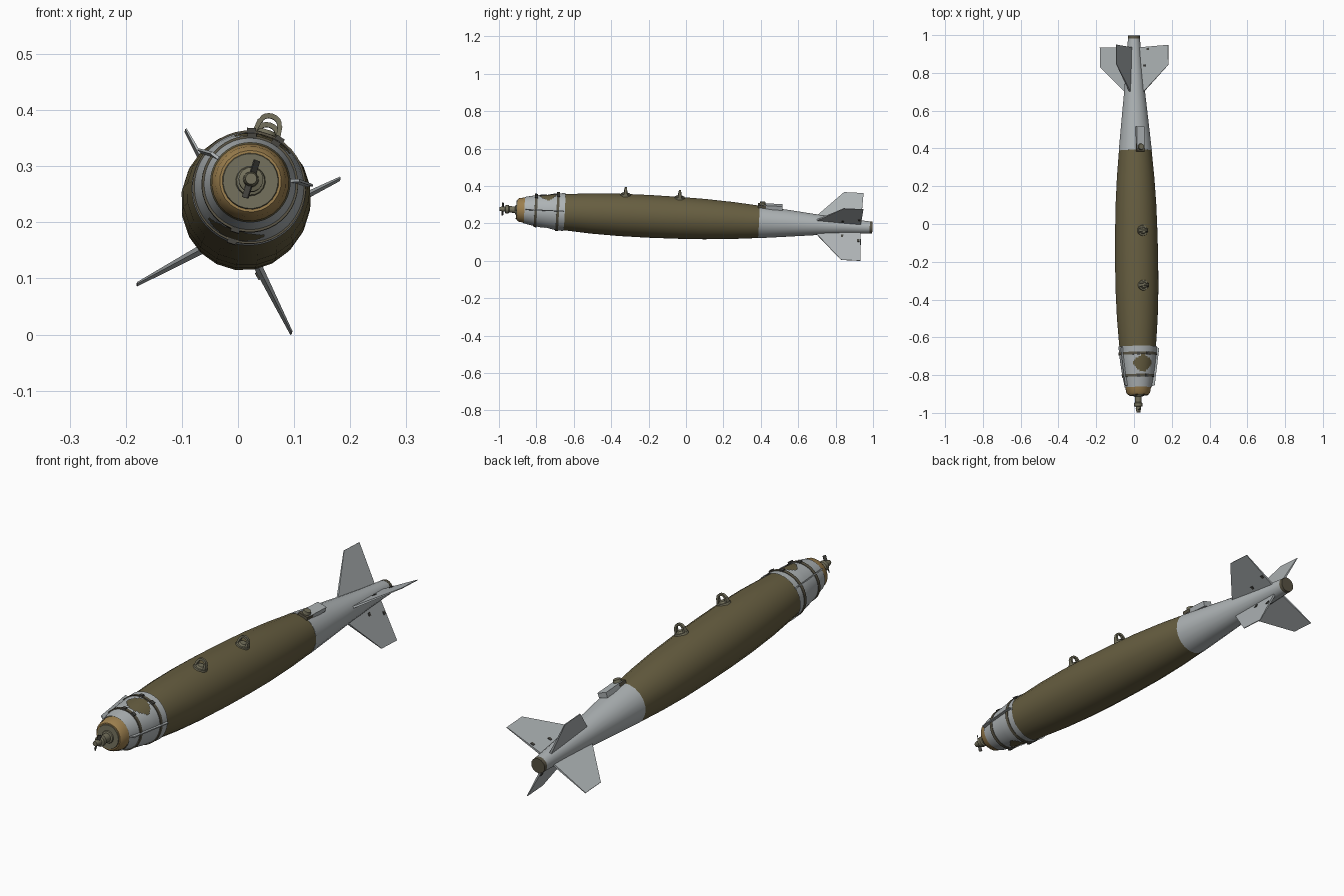
import bpy, bmesh, math
from mathutils import Matrix, Vector

if "Cube" in bpy.data.objects:
    bpy.data.objects.remove(bpy.data.objects["Cube"])

# Whole model is built along local Y, then rolled and pitched slightly
M = (Matrix.Translation((0.0115, 0, 0.228)) @ Matrix.Rotation(0.012, 4, 'Z')
     @ Matrix.Rotation(-0.05, 4, 'X') @ Matrix.Rotation(math.radians(17.5), 4, 'Y'))


def material(name, rgb):
    m = bpy.data.materials.new(name)
    m.diffuse_color = (*rgb, 1)
    m.use_nodes = True
    m.node_tree.nodes["Principled BSDF"].inputs["Base Color"].default_value = m.diffuse_color
    return m


olive = material("olive", (0.135, 0.112, 0.052))
grey = material("light grey", (0.42, 0.45, 0.46))
tan = material("tan", (0.33, 0.21, 0.075))
metal = material("olive grey metal", (0.17, 0.16, 0.105))
strap_mat = material("strap brown", (0.10, 0.088, 0.058))
dark = material("dark metal", (0.06, 0.058, 0.05))


def finish(bm, name, mats, angle=35):
    bmesh.ops.recalc_face_normals(bm, faces=bm.faces)
    me = bpy.data.meshes.new(name)
    bm.to_mesh(me)
    bm.free()
    ob = bpy.data.objects.new(name, me)
    for m in (mats if isinstance(mats, list) else [mats]):
        me.materials.append(m)
    bpy.context.collection.objects.link(ob)
    ob.matrix_world = M
    bpy.ops.object.select_all(action='DESELECT')
    ob.select_set(True)
    bpy.context.view_layer.objects.active = ob
    bpy.ops.object.shade_smooth_by_angle(angle=math.radians(angle))
    return ob


def polar(r, a, y):
    return Vector((r * math.cos(a), y, r * math.sin(a)))


def lathe(name, profile, mats, n=20, caps=True, hole=None, rule=None):
    """Revolve (y, r) points about Y; hole/rule are tests on (y, angle)."""
    bm = bmesh.new()
    rings = [[bm.verts.new(polar(r, 2 * math.pi * (i + 0.5) / n, y)) for i in range(n)]
             for y, r in profile]
    for a, b in zip(rings, rings[1:]):
        for i in range(n):
            j = (i + 1) % n
            bm.faces.new((a[i], a[j], b[j], b[i]))
    if caps:
        bm.faces.new(rings[0])
        bm.faces.new(rings[-1])
    for f in list(bm.faces):
        c = f.calc_center_median()
        ang = math.atan2(c.z, c.x)
        if hole and hole(c.y, ang):
            bm.faces.remove(f)
        elif rule:
            f.material_index = rule(c.y, ang)
    return finish(bm, name, mats)


def box(name, centre, size, mat, angle=90, tilt=0):
    """Box placed in the plane at a polar angle; centre = (radius, y)."""
    bm = bmesh.new()
    m = (Matrix.Rotation(math.radians(90 - angle), 4, 'Y')
         @ Matrix.Translation((0, centre[1], centre[0])) @ Matrix.Rotation(tilt, 4, 'X')
         @ Matrix.Diagonal((*size, 1)))
    bmesh.ops.create_cube(bm, size=1, matrix=m)
    return finish(bm, name, mat)


def plate(name, outline, t_root, t_tip, angle, mat):
    """Thin radial plate from (r, y) outline, thickness falling with radius."""
    bm = bmesh.new()
    a = math.radians(angle)
    side = Vector((-math.sin(a), 0, math.cos(a)))
    r0, r1 = min(p[0] for p in outline), max(p[0] for p in outline)
    loops = []
    for s in (-0.5, 0.5):
        loops.append([bm.verts.new(polar(r, a, y) + side * s * (
            t_root + (t_tip - t_root) * (r - r0) / (r1 - r0))) for r, y in outline])
    n = len(outline)
    bm.faces.new(loops[0])
    bm.faces.new(loops[1])
    for i in range(n):
        j = (i + 1) % n
        bm.faces.new((loops[0][i], loops[0][j], loops[1][j], loops[1][i]))
    return finish(bm, name, mat)


# Main casing and tail cone
PROFILE = [(-0.87, .066), (-0.8, .080), (-0.73, .090), (-0.65, .098), (-0.5, .109), (-0.35, .1145),
           (-0.2, .1155), (-0.05, .1135), (0.1, .109), (0.25, .1), (0.39, .0875)]
lathe("main_body", PROFILE, olive)
lathe("tail_cone", [(0.39, .0885), (0.55, .072), (0.7, .056), (0.85, .042), (0.985, .032)], grey)
lathe("tail_end_cap", [(0.983, .0325), (0.998, .0315)], strap_mat)


def radius(y):
    for (a, ra), (b, rb) in zip(PROFILE, PROFILE[1:]):
        if a <= y <= b:
            return ra + (rb - ra) * (y - a) / (b - a)
    return PROFILE[0][1]


# Nose collar with openings on the top and underside
def opening(y, a):
    off = abs(abs(a) - math.pi / 2) * 0.09
    u, v = off / 0.052, abs(y + 0.742) / 0.045
    return u ** 1.5 + v ** 1.5 < 1


rows = [-0.866 + 0.009 * i for i in range(25)]
lathe("nose_collar", [(y, radius(y) + 0.004) for y in rows], grey, 80, False, hole=opening)

# Clamp straps, buckles and side strakes on the collar
for k, y in enumerate((-0.805, -0.688)):
    lathe(f"strap_{k}", [(y - .007, radius(y) + .002), (y - .007, radius(y) + .007),
                         (y + .007, radius(y + .007) + .006), (y + .007, radius(y) + .002)],
          strap_mat, 40, False)
    for a in (75, 105, 270):
        box(f"buckle_{k}_{a}", (radius(y) + .007, y), (.016, .016, .009), dark, a)
for a in (20, 160):
    plate(f"nose_strake_{a}", [(.07, -.862), (.088, -.855), (.114, -.66), (.095, -.652)],
          .006, .004, a, grey)

# Nose ring and front plug
lathe("nose_ring", [(-0.865, .069), (-0.872, .067), (-0.895, .063), (-0.905, .055)], tan, 24)
lathe("nose_plug", [(-0.903, .051), (-0.909, .049)], metal, 24)
lathe("fuze_base", [(-0.908, .027), (-0.914, .025), (-0.916, .018), (-0.945, .017), (-0.950, .022),
                    (-0.966, .022), (-0.969, .014), (-0.985, .013), (-0.998, .010)], metal, 16)

# Two-bladed arming vane
for s in (1, -1):
    bm = bmesh.new()
    m = (Matrix.Translation((0, -0.981, s * .022)) @ Matrix.Rotation(s * 0.75, 4, 'Z')
         @ Matrix.Diagonal((.014, .003, .026, 1)))
    bmesh.ops.create_cube(bm, size=1, matrix=m)
    finish(bm, f"vane_blade_{s}", dark)


# Suspension lugs: round seat, tapering collar and upright loop
def lug(name, y):
    base = radius(y)
    bm = bmesh.new()
    for z, r1, r2, d in ((base, .029, .027, .008), (base + .006, .021, .014, .010)):
        bmesh.ops.create_cone(bm, cap_ends=True, segments=16, radius1=r1, radius2=r2, depth=d,
                              matrix=Matrix.Translation((0, y, z)))
    pts = [(-.022, 0), (-.019, .022)]
    pts += [(.017 * math.cos(t), .024 + .013 * math.sin(t))
            for t in (math.pi * (1 - i / 8) for i in range(9))]
    pts += [(.019, .022), (.022, 0)]
    prev = None
    for x, z in pts:
        c = Vector((0, 0, .012))
        d = (Vector((x, 0, z)) - c).normalized() * .0045
        ty = .011 - .006 * z / .037
        ring = [bm.verts.new(Vector((x, y + sy * ty, base + z)) + d * sd)
                for sy, sd in ((-1, -1), (1, -1), (1, 1), (-1, 1))]
        if prev:
            for i in range(4):
                bm.faces.new((prev[i], prev[i - 3], ring[i - 3], ring[i]))
        prev = ring
    finish(bm, name, metal)


lug("front_lug", -0.33)
lug("rear_lug", -0.04)

# Equipment box and round sensor at the front of the tail
box("tail_box", (.088, .455), (.042, .115, .022), grey)
box("tail_box_foot", (.091, .402), (.044, .042, .014), strap_mat)
bm = bmesh.new()
bmesh.ops.create_cone(bm, cap_ends=True, segments=16, radius1=.018, radius2=.015, depth=.02,
                      matrix=Matrix.Translation((0, .405, .101)))
finish(bm, "tail_sensor", metal)

# Four tail fins
for k in range(4):
    plate(f"tail_fin_{k}", [(.025, .70), (.055, .70), (.204, .838), (.204, .943), (.025, .935)],
          .010, .003, 45 + 90 * k, grey)

# Small brackets on the right-hand fins
for a in (45, -45):
    for r, y in ((.062, .838), (.085, .925)):
        box(f"fin_bracket_{a}_{y}", (r, y), (.014, .012, .014), dark, a)
